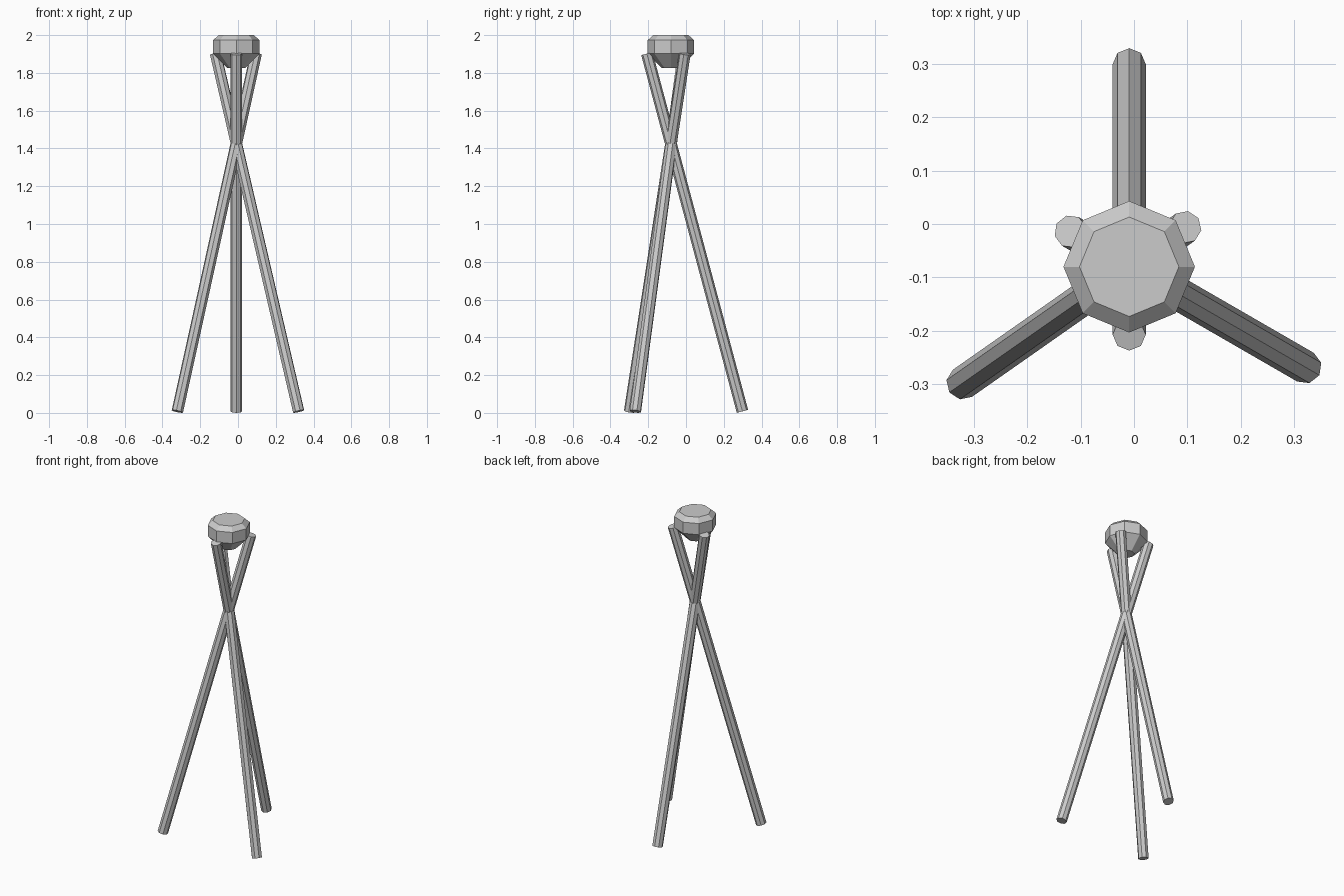
import bpy, bmesh, math
from mathutils import Vector, Matrix

if "Cube" in bpy.data.objects:
    bpy.data.objects.remove(bpy.data.objects["Cube"])


def pole(name, bottom, top, radius=0.031):
    """Eight-sided straight pole between two points."""
    a, b = Vector(bottom), Vector(top)
    d = (b - a).normalized()
    side = d.cross(Vector((0, 0, 1))).normalized()
    up = side.cross(d)
    bm = bmesh.new()
    rot = Matrix((side, up, d)).transposed().to_4x4()
    bmesh.ops.create_cone(bm, cap_ends=True, segments=8, radius1=radius,
                          radius2=radius, depth=(b - a).length,
                          matrix=Matrix.Translation((a + b) / 2) @ rot)
    finish(name, bm)


def lathe(name, profile, centre, sides=8):
    """Faceted solid from (radius, height) rings, capped at both ends."""
    bm = bmesh.new()
    rings = [[bm.verts.new((centre[0] + r * math.cos(i * math.tau / sides),
                            centre[1] + r * math.sin(i * math.tau / sides), z))
              for i in range(sides)] for r, z in profile]
    for lo, hi in zip(rings, rings[1:]):
        for i in range(sides):
            j = (i + 1) % sides
            bm.faces.new((lo[i], lo[j], hi[j], hi[i]))
    bm.faces.new(rings[0][::-1])
    bm.faces.new(rings[-1])
    finish(name, bm)


def finish(name, bm):
    bmesh.ops.recalc_face_normals(bm, faces=bm.faces)
    mesh = bpy.data.meshes.new(name)
    bm.to_mesh(mesh)
    bm.free()
    bpy.context.collection.objects.link(bpy.data.objects.new(name, mesh))


# Three crossed legs
pole("back_leg", (-0.009, 0.299, 0.008), (-0.009, -0.207, 1.902))
pole("left_leg", (-0.321, -0.298, 0.008), (0.096, -0.006, 1.902))
pole("right_leg", (0.321, -0.268, 0.008), (-0.119, -0.014, 1.902))

# Faceted bowl resting between the leg tops
lathe("head_bowl", [(0.047, 1.825), (0.123, 1.902), (0.123, 1.973), (0.093, 2.0)],
      (-0.009, -0.08))
